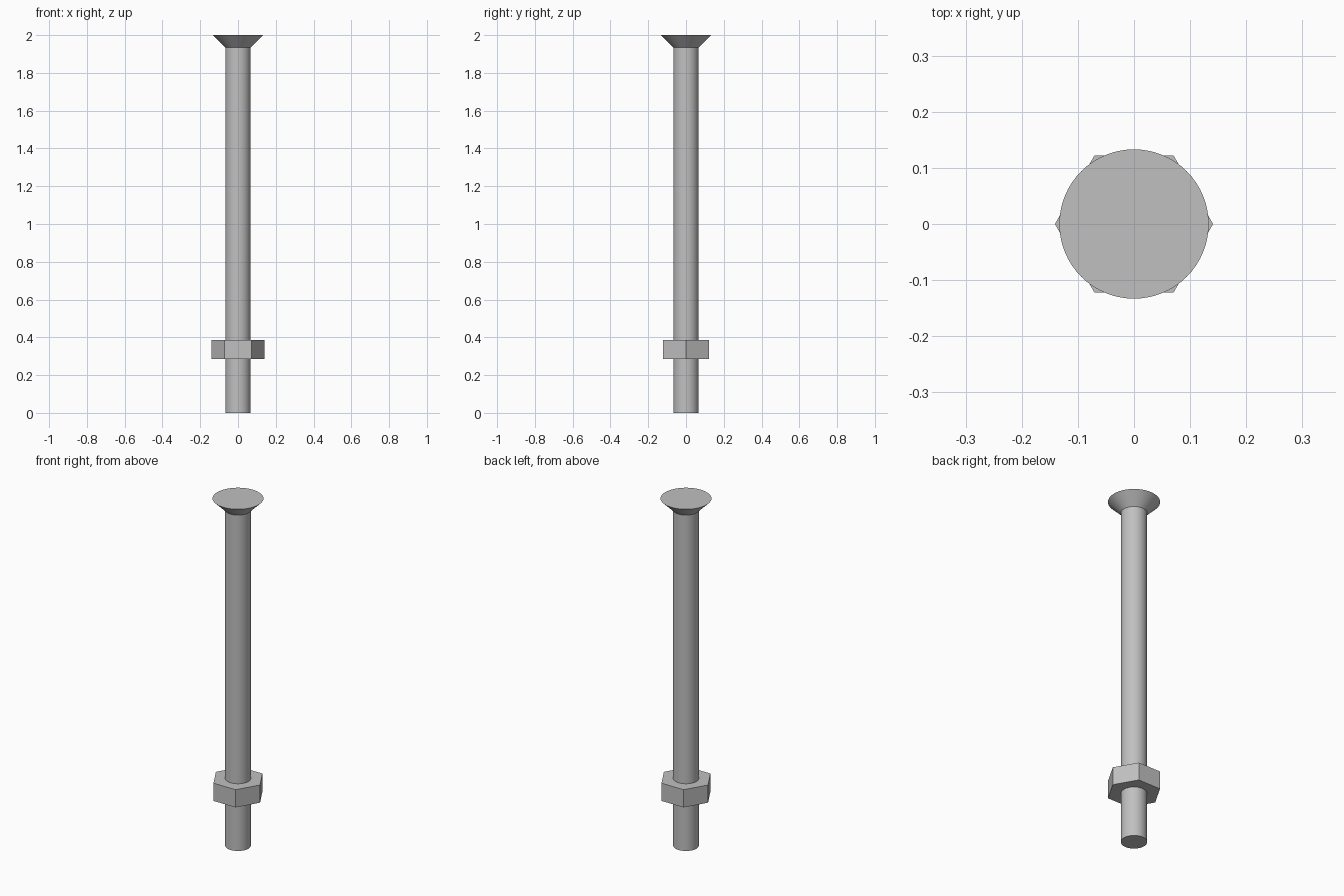
import bpy
import bmesh
import math

cube = bpy.data.objects.get("Cube")
if cube:
    bpy.data.objects.remove(cube, do_unlink=True)

steel = bpy.data.materials.new("grey_steel")
steel.use_nodes = True
colour = (0.53, 0.53, 0.53, 1)
steel.diffuse_color = colour
steel.node_tree.nodes["Principled BSDF"].inputs["Base Color"].default_value = colour


def lathe(name, profile, sides, smooth):
    """Spin a (radius, height) profile into a solid; closed loops make rings."""
    bm = bmesh.new()
    rings = []
    for r, z in profile:
        rings.append([bm.verts.new((r * math.cos(a), r * math.sin(a), z))
                      for a in (math.tau * i / sides for i in range(sides))])
    for low, high in zip(rings, rings[1:]):
        for i in range(sides):
            j = (i + 1) % sides
            bm.faces.new((low[i], low[j], high[j], high[i]))
    bm.faces.new(rings[0][::-1])
    bm.faces.new(rings[-1])
    mesh = bpy.data.meshes.new(name)
    bm.to_mesh(mesh)
    bm.free()
    mesh.materials.append(steel)
    obj = bpy.data.objects.new(name, mesh)
    bpy.context.collection.objects.link(obj)
    if smooth:
        bpy.ops.object.select_all(action='DESELECT')
        obj.select_set(True)
        bpy.context.view_layer.objects.active = obj
        bpy.ops.object.shade_smooth_by_angle(angle=math.radians(30))
    return obj


SHANK = 0.067

# Shank and countersunk head in one turned piece
lathe("bolt", [(SHANK, 0), (SHANK, 1.935), (0.133, 2.0)], 64, True)

# Hexagonal nut with its corners along x
lathe("hex_nut", [(0.141, 0.285), (0.141, 0.387)], 6, False)
